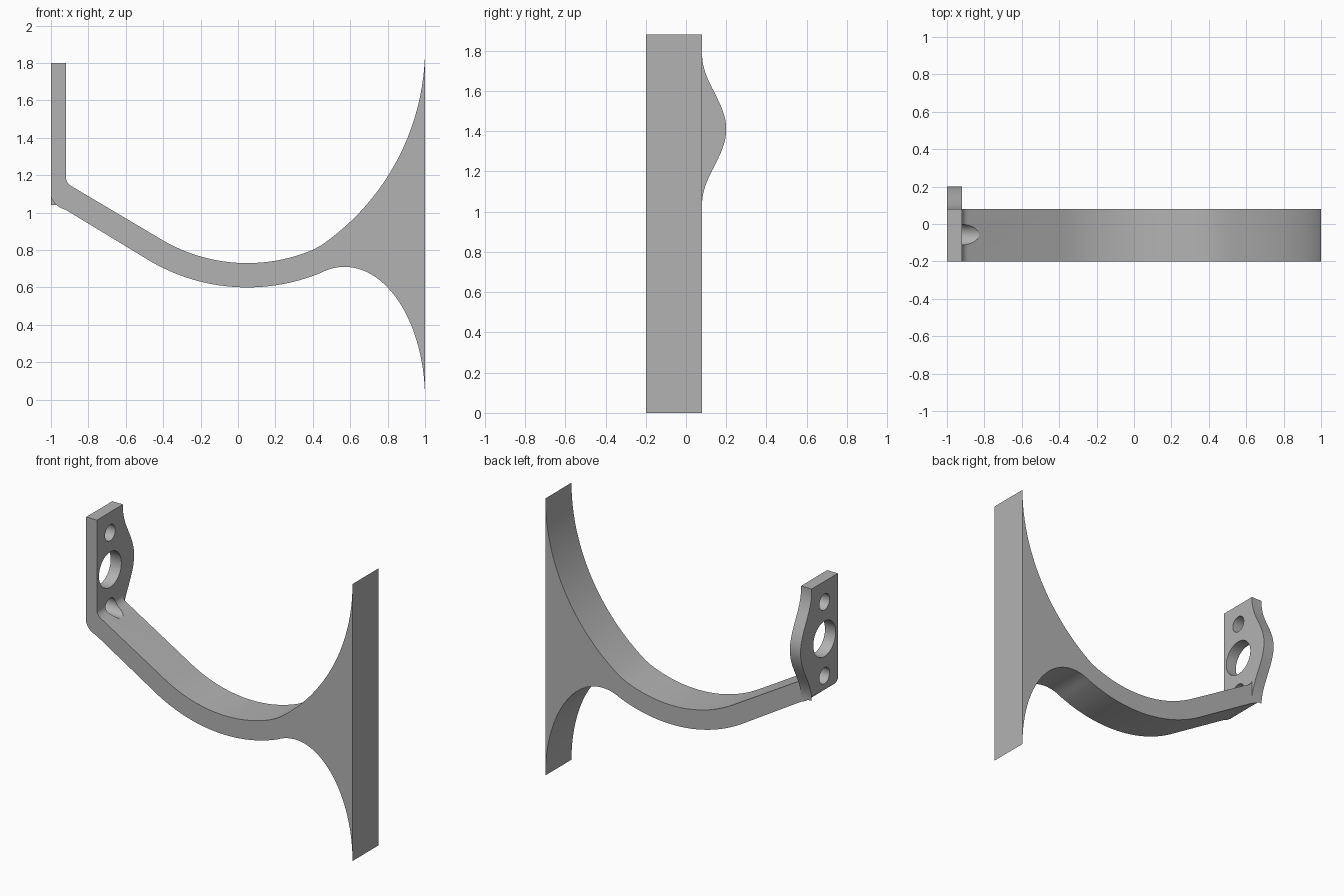
import bpy, bmesh
from math import sin, cos, pi, radians, asin
from mathutils import Vector

if "Cube" in bpy.data.objects:
    bpy.data.objects.remove(bpy.data.objects["Cube"])

grey = bpy.data.materials.new("plain grey")
grey.use_nodes = True
colour = (0.45, 0.45, 0.45, 1)
grey.diffuse_color = colour
grey.node_tree.nodes["Principled BSDF"].inputs["Base Color"].default_value = colour


def arc(cx, cz, rx, rz, start, end, steps=24):
    """Points on an ellipse, angles in degrees."""
    angles = [radians(start + (end - start) * i / steps) for i in range(steps + 1)]
    return [(cx + rx * cos(a), cz + rz * sin(a)) for a in angles]


def bend(a, b, c, steps=8):
    """Quadratic rounding from a to c with control point b."""
    a, b, c = Vector(a), Vector(b), Vector(c)
    ts = [i / steps for i in range(steps + 1)]
    return [tuple(a * (1 - t) ** 2 + b * 2 * t * (1 - t) + c * t * t) for t in ts]


def prism(name, points, push):
    """Extrude a closed outline of 3D points along a vector."""
    bm = bmesh.new()
    face = bm.faces.new([bm.verts.new(p) for p in points])
    new = bmesh.ops.extrude_face_region(bm, geom=[face])["geom"]
    verts = [v for v in new if isinstance(v, bmesh.types.BMVert)]
    bmesh.ops.translate(bm, verts=verts, vec=push)
    if len(bm.faces) == len(points) + 1:
        bm.faces.new([bm.verts[i] for i in range(len(points))])
    bmesh.ops.recalc_face_normals(bm, faces=bm.faces)
    mesh = bpy.data.meshes.new(name)
    bm.to_mesh(mesh)
    bm.free()
    mesh.materials.append(grey)
    obj = bpy.data.objects.new(name, mesh)
    bpy.context.collection.objects.link(obj)
    return obj


def select(obj):
    bpy.ops.object.select_all(action="DESELECT")
    obj.select_set(True)
    bpy.context.view_layer.objects.active = obj


# Side outline: upright plate, sloping arm, curved saddle and flared foot
join = 0.40
upper_end = -90 + math_angle if (math_angle := asin((join - 0.05) / 0.9) * 180 / pi) else 0
flare_start = -90 + asin((join + 0.28) / 1.28) * 180 / pi
lower_start = -90 + asin((0.436 - 0.05) / 1.03) * 180 / pi

outline = [(-1, 1.80), (-0.92, 1.80)]
outline += bend((-0.92, 1.19), (-0.92, 1.155), (-0.88, 1.135))
outline += arc(0.05, 1.63, 0.9, 0.9, -120, upper_end)
outline += arc(-0.28, 1.88, 1.28, 1.28, flare_start, 0)[1:]
outline += arc(0.57, 0, 0.43, 0.71, 0, 108.2, 32)
outline += arc(0.05, 1.63, 1.03, 1.03, lower_start, -120)[1:]
outline += bend((-0.92, 1.014), (-0.985, 1.035), (-1, 1.085))
bracket = prism("bracket_arm", [(x, -0.2, z) for x, z in outline], (0, 0.28, 0))

# Rounded ear on the back edge of the plate
steps = 32
ear = []
for i in range(steps + 1):
    u = i / steps - 0.5
    ear.append((-1, 0.08 + 0.12 * cos(pi * u) ** 2, 1.41 + 0.74 * u))
ear_obj = prism("plate_ear", ear, (0.08, 0, 0))

# Screw holes and centre hole; the lowest also grooves the arm
for name, z, radius in (("lower", 1.16, 0.055), ("centre", 1.41, 0.12), ("upper", 1.66, 0.055)):
    ring = [(-1.1, y, h) for y, h in arc(-0.057, z, radius, radius, 0, 351, 39)]
    cutter = prism(name + "_hole_cutter", ring, (0.5, 0, 0))
    cutter.hide_render = True
    mod = bracket.modifiers.new(name + "_hole", "BOOLEAN")
    mod.operation, mod.solver, mod.object = "DIFFERENCE", "EXACT", cutter
    select(bracket)
    bpy.ops.object.modifier_apply(modifier=mod.name)
    bpy.data.objects.remove(cutter)

for obj in (bracket, ear_obj):
    select(obj)
    bpy.ops.object.shade_smooth_by_angle(angle=radians(25))
